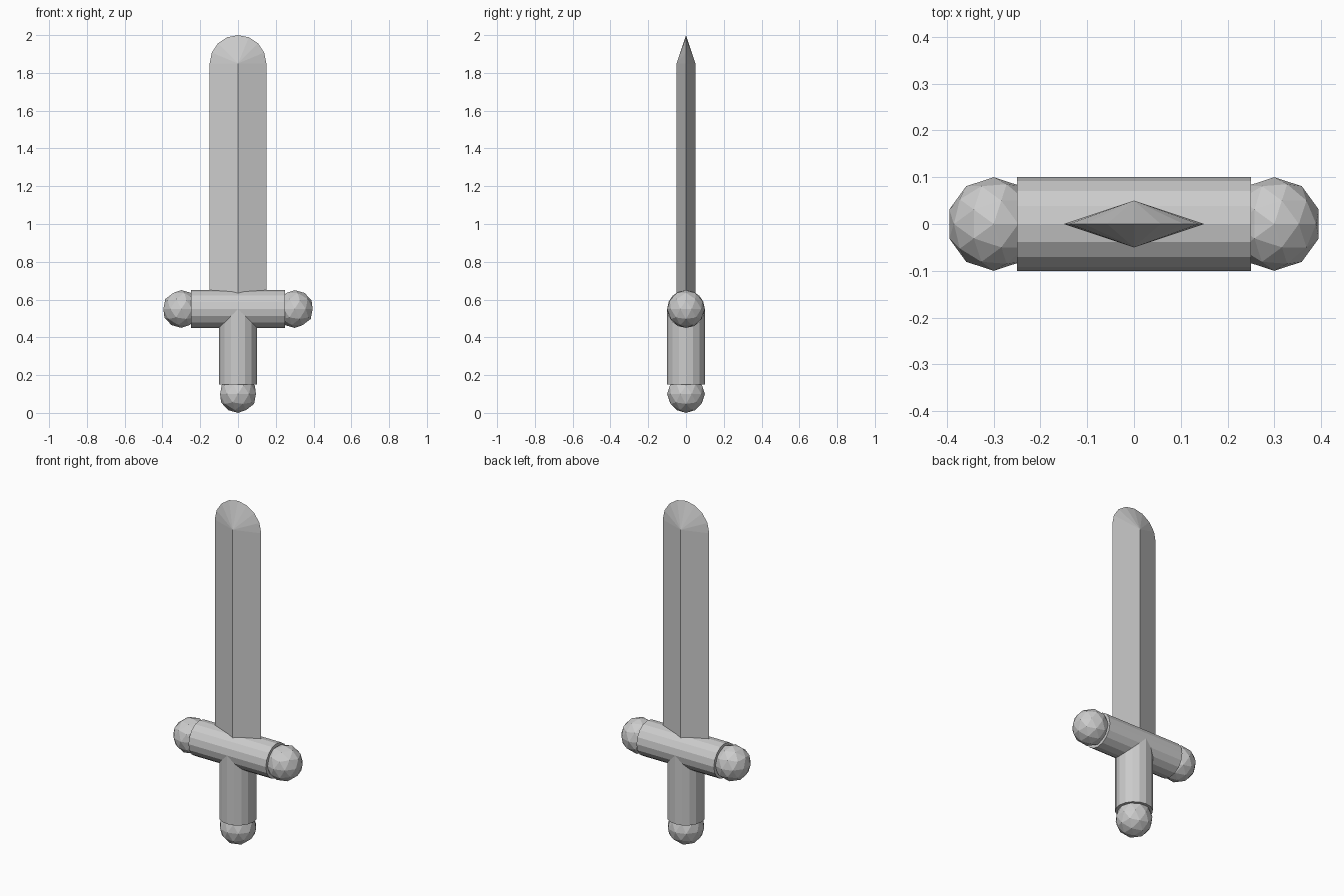
import bpy, bmesh, math
from mathutils import Matrix

if "Cube" in bpy.data.objects:
    bpy.data.objects.remove(bpy.data.objects["Cube"])

steel = bpy.data.materials.new("grey steel")
steel.diffuse_color = (0.6, 0.6, 0.6, 1)
steel.use_nodes = True
steel.node_tree.nodes["Principled BSDF"].inputs["Base Color"].default_value = steel.diffuse_color


def finish(name, bm):
    bmesh.ops.recalc_face_normals(bm, faces=bm.faces)
    mesh = bpy.data.meshes.new(name)
    bm.to_mesh(mesh)
    bm.free()
    mesh.materials.append(steel)
    bpy.context.collection.objects.link(bpy.data.objects.new(name, mesh))


def rod(name, length, matrix):
    bm = bmesh.new()
    bmesh.ops.create_cone(bm, cap_ends=True, segments=16, radius1=0.1,
                          radius2=0.1, depth=length, matrix=matrix)
    finish(name, bm)


def ball(name, x, z):
    bm = bmesh.new()
    bmesh.ops.create_icosphere(bm, subdivisions=2, radius=0.1,
                               matrix=Matrix.Translation((x, 0, z)))
    finish(name, bm)


# Grip and crossguard
rod("grip", 0.4, Matrix.Translation((0, 0, 0.35)))
rod("crossguard", 0.5,
    Matrix.Translation((0, 0, 0.55)) @ Matrix.Rotation(math.pi / 2, 4, 'Y'))

# Round ends
ball("pommel", 0, 0.1)
ball("left_guard_ball", -0.3, 0.55)
ball("right_guard_ball", 0.3, 0.55)

# Diamond-section blade with a rounded, fanned tip
bm = bmesh.new()
HALF_W, HALF_T, BASE, SHOULDER, STEPS = 0.15, 0.05, 0.55, 1.85, 8
rim = [bm.verts.new((HALF_W * math.cos(math.pi * i / STEPS), 0,
                     SHOULDER + HALF_W * math.sin(math.pi * i / STEPS)))
       for i in range(STEPS + 1)]
right = bm.verts.new((HALF_W, 0, BASE))
left = bm.verts.new((-HALF_W, 0, BASE))
lower = []
for y in (-HALF_T, HALF_T):
    top = bm.verts.new((0, y, SHOULDER))
    low = bm.verts.new((0, y, BASE))
    lower.append(low)
    bm.faces.new((right, rim[0], top, low))
    bm.faces.new((low, top, rim[-1], left))
    for a, b in zip(rim, rim[1:]):
        bm.faces.new((top, a, b))
bm.faces.new((right, lower[0], left, lower[1]))
finish("blade", bm)
